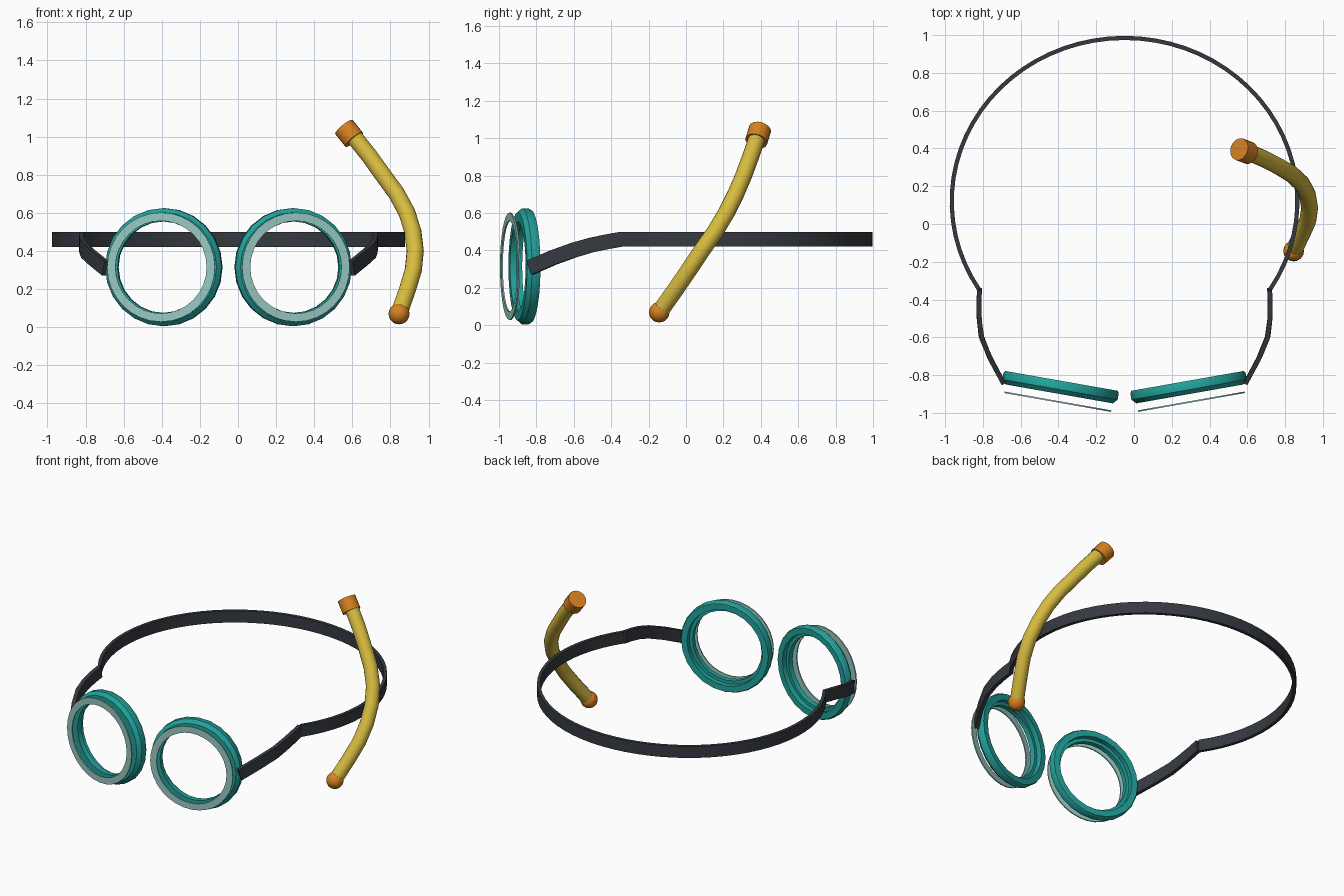
import bpy, bmesh, math
from mathutils import Vector

if "Cube" in bpy.data.objects:
    bpy.data.objects.remove(bpy.data.objects["Cube"])

MID = -0.05  # symmetry line of mask and strap


def material(name, rgb):
    m = bpy.data.materials.new(name)
    m.diffuse_color = (*rgb, 1)
    m.use_nodes = True
    m.node_tree.nodes["Principled BSDF"].inputs["Base Color"].default_value = m.diffuse_color
    return m


TEAL = material("teal rubber", (0.016, 0.36, 0.33))
PALE = material("pale lens trim", (0.31, 0.58, 0.54))
DARK = material("dark strap", (0.036, 0.042, 0.052))
YELLOW = material("yellow tube", (0.68, 0.50, 0.05))
ORANGE = material("orange trim", (0.67, 0.22, 0.015))


def finish(name, bm, mat):
    bmesh.ops.recalc_face_normals(bm, faces=bm.faces[:])
    me = bpy.data.meshes.new(name)
    bm.to_mesh(me)
    bm.free()
    ob = bpy.data.objects.new(name, me)
    bpy.context.collection.objects.link(ob)
    me.materials.append(mat)
    bpy.ops.object.select_all(action='DESELECT')
    ob.select_set(True)
    bpy.context.view_layer.objects.active = ob
    bpy.ops.object.shade_smooth_by_angle(angle=math.radians(32))
    return ob


def bridge(bm, rings, loop):
    n = len(rings[0])
    pairs = list(zip(rings, rings[1:])) + ([(rings[-1], rings[0])] if loop else [])
    for a, b in pairs:
        for i in range(n):
            j = (i + 1) % n
            bm.faces.new((a[i], a[j], b[j], b[i]))


def sweep(name, path, section, ref, mat):
    """Carry a flat section (side, up) along a path and cap both ends."""
    bm, rings = bmesh.new(), []
    path = [Vector(p) for p in path]
    for i, p in enumerate(path):
        t = (path[min(i + 1, len(path) - 1)] - path[max(i - 1, 0)]).normalized()
        side = t.cross(Vector(ref)).normalized()
        up = side.cross(t)
        rings.append([bm.verts.new(p + side * a + up * b) for a, b in section])
    bridge(bm, rings, False)
    bm.faces.new(rings[0])
    bm.faces.new(rings[-1])
    return finish(name, bm, mat)


def lathe(name, centre, axis, profile, sides, mat):
    """Spin a closed (radius, offset along axis) profile into a ring."""
    bm, rings = bmesh.new(), []
    u = Vector((0, 0, 1))
    v = axis.cross(u)
    for k in range(sides):
        a = math.tau * k / sides
        d = u * math.cos(a) + v * math.sin(a)
        rings.append([bm.verts.new(centre + d * r + axis * h) for r, h in profile])
    bridge(bm, rings, True)
    return finish(name, bm, mat)


def circle(r, n):
    return [(r * math.cos(math.tau * k / n), r * math.sin(math.tau * k / n)) for k in range(n)]


def band(w, h):
    return [(-w, -h), (w, -h), (w, h), (-w, h)]


# Eye frames, lens trims and side straps, mirrored left and right
yaw = math.radians(10)
frame = [(0.24, 0.035), (0.288, 0.035), (0.31, 0.012), (0.31, -0.022),
         (0.303, -0.035), (0.262, -0.035), (0.262, 0.0), (0.24, 0.0)]
trim = [(0.243, -0.004), (0.287, -0.004), (0.287, 0.004), (0.243, 0.004)]
side_path = [(0.768, -0.345, 0.46), (0.771, -0.42, 0.447), (0.769, -0.51, 0.428),
             (0.757, -0.60, 0.402), (0.712, -0.71, 0.362), (0.645, -0.835, 0.308)]
for s, label in ((-1, "left"), (1, "right")):
    axis = Vector((s * math.sin(yaw), -math.cos(yaw), 0))
    centre = Vector((MID + s * 0.34, -0.865, 0.315))
    lathe(label + "_eye_frame", centre, axis, frame, 24, TEAL)
    lathe(label + "_lens_trim", centre + axis * 0.077, axis, trim, 32, PALE)
    sweep(label + "_side_strap", [(MID + s * x, y, z) for x, y, z in side_path],
          band(0.013, 0.04), (0, 0, 1), DARK)

# Head strap around the back
start, end = math.radians(-32.5), math.radians(212.5)
arc = []
for k in range(49):
    a = start + (end - start) * k / 48
    arc.append((MID + 0.915 * math.cos(a), 0.12 + 0.865 * math.sin(a), 0.46))
sweep("head_strap", arc, band(0.011, 0.04), (0, 0, 1), DARK)

# Snorkel tube
tube = [(0.848, -0.135, 0.08), (0.89, -0.05, 0.20), (0.92, 0.018, 0.30),
        (0.93, 0.085, 0.40), (0.918, 0.155, 0.50), (0.887, 0.215, 0.60),
        (0.833, 0.265, 0.70), (0.76, 0.308, 0.80), (0.688, 0.345, 0.90),
        (0.60, 0.383, 1.01)]
sweep("snorkel_tube", tube, circle(0.045, 16), (1, 0, 0), YELLOW)

# Cap on the tube's upper end
mid, d = Vector((0.583, 0.386, 1.017)), Vector((-0.58, 0.22, 0.72)).normalized()
sweep("snorkel_cap", [mid - d * 0.043, mid + d * 0.043], circle(0.06, 16), (1, 0, 0), ORANGE)

# Rounded mouthpiece
bm = bmesh.new()
bmesh.ops.create_uvsphere(bm, u_segments=16, v_segments=10, radius=0.055)
finish("mouthpiece", bm, ORANGE).location = (0.845, -0.143, 0.07)
